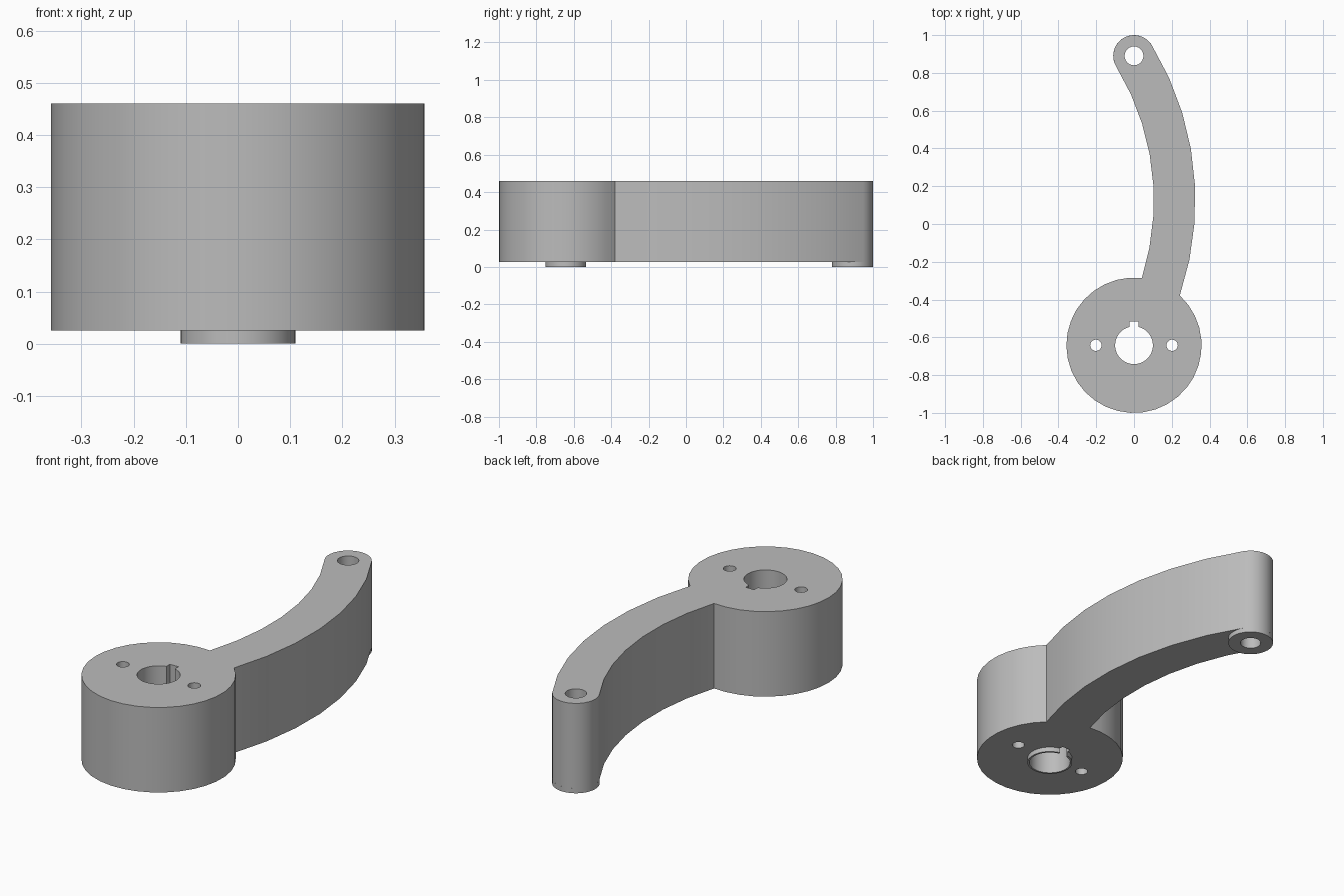
import bpy
import bmesh
from math import pi, tau, sin, cos, asin, atan2, radians, hypot

cube = bpy.data.objects.get("Cube")
if cube:
    bpy.data.objects.remove(cube, do_unlink=True)

# Main dimensions
HUB, TIP = (0, -0.642), (0, 0.89)
HUB_R, TIP_R = 0.358, 0.11
BORE_R, KEY_HALF, KEY_TOP = 0.1, 0.024, 0.126
BASE, TOP = 0.025, 0.46
ARM, ARM_R = (-1.255, 0.125), 1.47     # centre and mid radius of the bend

grey = bpy.data.materials.new("grey metal")
grey.use_nodes = True
colour = (0.5, 0.5, 0.5, 1)
grey.diffuse_color = colour
grey.node_tree.nodes["Principled BSDF"].inputs["Base Color"].default_value = colour


def arc(centre, r, a, b, n):
    """Points from angle a to angle b, both ends included."""
    return [(centre[0] + r * cos(a + (b - a) * i / n),
             centre[1] + r * sin(a + (b - a) * i / n)) for i in range(n + 1)]


def circle(centre, r, n):
    return arc(centre, r, 0, tau, n)[:-1]


def angle(centre, p):
    return atan2(p[1] - centre[1], p[0] - centre[0])


def hub_crossing(r):
    """Where an edge of the bent arm meets the far side of the hub rim."""
    lo, hi = -0.5, 0.0
    for _ in range(40):
        a = (lo + hi) / 2
        p = arc(ARM, r, a, a, 1)[0]
        if hypot(p[0] - HUB[0], p[1] - HUB[1]) < HUB_R:
            lo = a
        else:
            hi = a
    return p


def plate(name, loops, z0, z1):
    """Extrude an outline with holes into a solid plate."""
    curve = bpy.data.curves.new(name, 'CURVE')
    curve.dimensions = '2D'
    curve.fill_mode = 'BOTH'
    curve.extrude = (z1 - z0) / 2
    for loop in loops:
        spline = curve.splines.new('POLY')
        spline.points.add(len(loop) - 1)
        for point, (x, y) in zip(spline.points, loop):
            point.co = (x, y, 0, 1)
        spline.use_cyclic_u = True
    obj = bpy.data.objects.new(name, curve)
    obj.location.z = (z0 + z1) / 2
    bpy.context.collection.objects.link(obj)
    bpy.ops.object.select_all(action='DESELECT')
    obj.select_set(True)
    bpy.context.view_layer.objects.active = obj
    bpy.ops.object.convert(target='MESH')
    obj = bpy.context.view_layer.objects.active
    bm = bmesh.new()
    bm.from_mesh(obj.data)
    bmesh.ops.remove_doubles(bm, verts=bm.verts, dist=1e-5)
    bmesh.ops.recalc_face_normals(bm, faces=bm.faces)
    bm.to_mesh(obj.data)
    bm.free()
    obj.data.materials.clear()
    obj.data.materials.append(grey)
    bpy.ops.object.shade_smooth_by_angle(angle=radians(30))


# Lever body outline: hub rim, outer arm edge, rounded tip, inner arm edge
outer_r, inner_r = ARM_R + TIP_R, ARM_R - TIP_R
outer_p, inner_p = hub_crossing(outer_r), hub_crossing(inner_r)
end = asin((TIP[1] - ARM[1]) / ARM_R)
outline = (arc(HUB, HUB_R, angle(HUB, inner_p), angle(HUB, outer_p) + tau, 30)[:-1]
           + arc(ARM, outer_r, angle(ARM, outer_p), end, 7)[:-1]
           + arc(TIP, TIP_R, end, end + pi, 14)[:-1]
           + arc(ARM, inner_r, end, angle(ARM, inner_p), 7)[:-1])

# Bore with keyway
key = asin(KEY_HALF / BORE_R)
bore_arc = arc(HUB, BORE_R, pi / 2 + key, pi / 2 - key + tau, 32)
keyway = [(s * KEY_HALF, HUB[1] + KEY_TOP) for s in (1, -1)]
pin_holes = [circle((s * 0.202, HUB[1]), 0.03, 20) for s in (-1, 1)]
tip_hole = circle(TIP, 0.05, 24)

plate("lever_body", [outline, bore_arc + keyway, tip_hole] + pin_holes, BASE, TOP)

# Thin collar under the hub, split by the keyway
gap = asin(KEY_HALF / TIP_R)
collar = arc(HUB, TIP_R, pi / 2 + gap, pi / 2 - gap + tau, 32) + bore_arc[::-1]
plate("hub_collar", [collar], 0, BASE)

# Round boss under the tip
plate("tip_boss", [circle(TIP, TIP_R, 32), tip_hole], 0, BASE)
